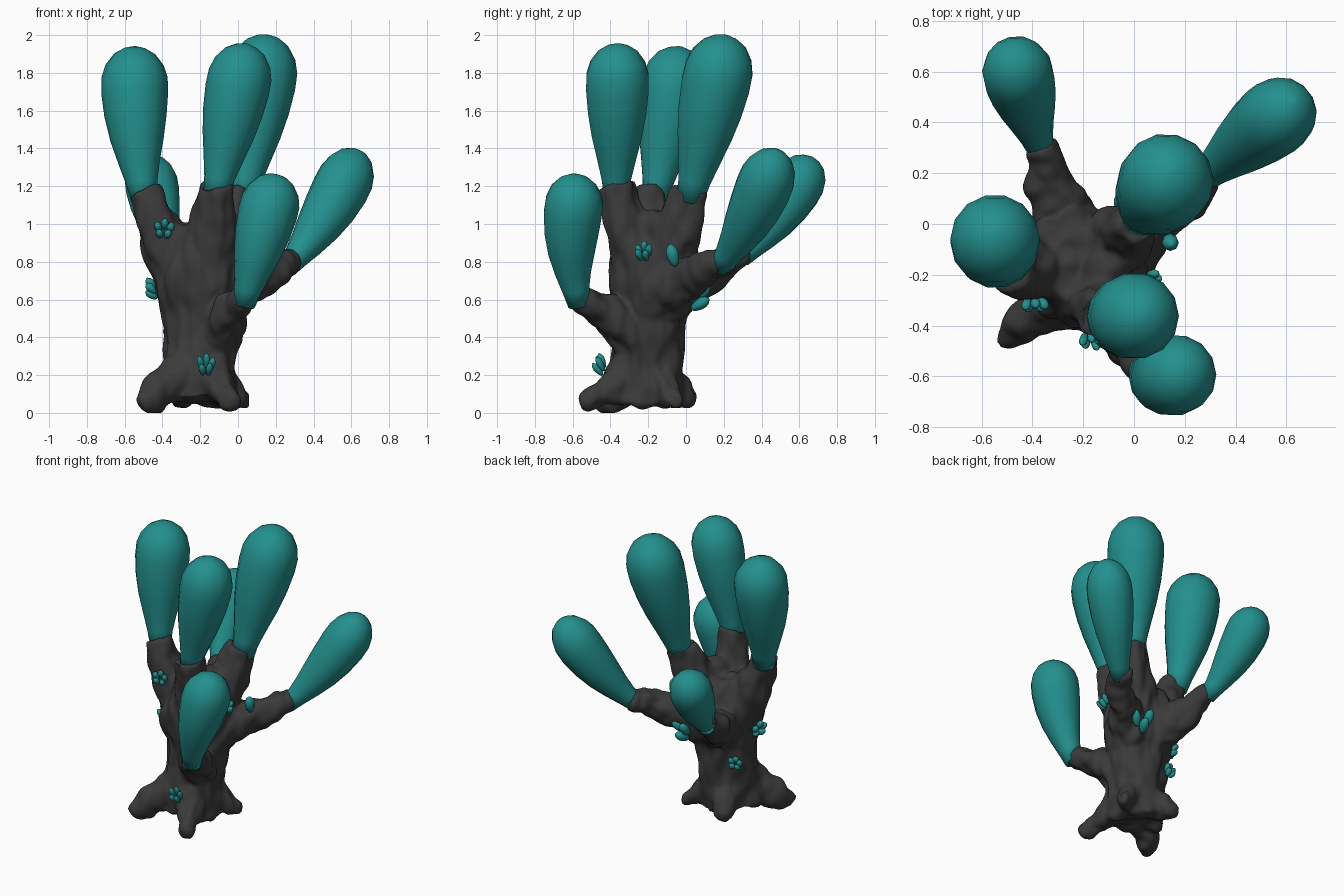
import bpy, bmesh, math, random
from mathutils import Vector, noise
from mathutils.bvhtree import BVHTree

if "Cube" in bpy.data.objects:
    bpy.data.objects.remove(bpy.data.objects["Cube"])

random.seed(4)


def material(name, rgb):
    m = bpy.data.materials.new(name)
    m.diffuse_color = (*rgb, 1)
    m.use_nodes = True
    m.node_tree.nodes["Principled BSDF"].inputs["Base Color"].default_value = m.diffuse_color
    return m


BARK = material("charcoal bark", (0.043, 0.043, 0.043))
TEAL = material("teal", (0.017, 0.28, 0.27))


def make_object(name, bm, mat):
    bmesh.ops.recalc_face_normals(bm, faces=bm.faces[:])
    me = bpy.data.meshes.new(name)
    bm.to_mesh(me)
    bm.free()
    me.materials.append(mat)
    me.shade_smooth()
    ob = bpy.data.objects.new(name, me)
    bpy.context.collection.objects.link(ob)
    return ob


def loft(bm, pts, radii, sides):
    """Capped tube of round rings along a path."""
    rings = []
    for i, (p, r) in enumerate(zip(pts, radii)):
        t = pts[min(i + 1, len(pts) - 1)] - pts[max(i - 1, 0)]
        q = Vector((0, 0, 1)).rotation_difference(t.normalized())
        rings.append([bm.verts.new(p + q @ Vector((r * math.cos(a), r * math.sin(a), 0)))
                      for a in (2 * math.pi * k / sides for k in range(sides))])
    for a, b in zip(rings, rings[1:]):
        for k in range(sides):
            j = (k + 1) % sides
            bm.faces.new((a[k], a[j], b[j], b[k]))
    bm.faces.new(rings[0][::-1])
    bm.faces.new(rings[-1])


def limb(bm, points, radii, steps=14):
    """Tube along a curve that passes through three points."""
    a, m, b = (Vector(p) for p in points)
    ra, rm, rb = radii
    ts = [i / steps for i in range(steps + 1)]

    def through(u, v, w, t):
        return u * (1 - t) * (1 - 2 * t) + v * 4 * t * (1 - t) + w * t * (2 * t - 1)
    loft(bm, [through(a, m, b, t) for t in ts], [through(ra, rm, rb, t) for t in ts], 20)


bm = bmesh.new()
# Trunk: waisted low part, wider crown, ridge between front and back branches
limb(bm, [(-.21, -.23, .06), (-.19, -.2, .4), (-.19, -.17, .72)], (.2, .19, .225))
limb(bm, [(-.19, -.18, .55), (-.2, -.17, .78), (-.19, -.17, .99)], (.205, .235, .15))
limb(bm, [(-.12, -.32, .95), (-.1, -.17, .98), (-.02, -.03, .95)], (.09, .09, .09))
# Roots spreading from the trunk to each tip
for tip in [(-.52, -.46, .04), (-.03, -.54, .05), (.065, -.05, .065), (-.33, .04, .06)]:
    tip, core = Vector(tip), Vector((-.2, -.22, .3))
    middle = tip.lerp(core, .4)
    middle.z = .125
    limb(bm, [tip, middle, core], (.036, .09, .14))
# Branches: start, middle, end, and radii
BRANCHES = [
    ((-.28, -.18, .72), (-.42, -.18, .98), (-.5, -.18, 1.18), .16, .088),
    ((-.16, -.22, .72), (-.135, -.31, .97), (-.125, -.375, 1.21), .17, .098),
    ((-.15, -.14, .72), (-.05, -.04, .97), (.02, .02, 1.19), .17, .09),
    ((-.15, -.22, .35), (-.05, -.41, .52), (.04, -.58, .615), .14, .064),
    ((-.12, -.16, .6), (.08, .0, .705), (.28, .205, .81), .17, .058),
    ((-.2, -.14, .6), (-.3, .1, .73), (-.375, .32, .86), .16, .066),
]
for start, middle, end, r0, r1 in BRANCHES:
    limb(bm, [start, middle, end], (r0, (r0 + r1) / 2 - .005, r1))
tree = make_object("trunk_and_branches", bm, BARK)

# Fuse limbs, then wrinkle the bark along the height
rm = tree.modifiers.new("fuse", 'REMESH')
rm.mode = 'VOXEL'
rm.voxel_size = 0.014
sm = tree.modifiers.new("soften", 'SMOOTH')
sm.factor = 0.5
sm.iterations = 5
dg = bpy.context.evaluated_depsgraph_get()
fused = bpy.data.meshes.new_from_object(tree.evaluated_get(dg))
tree.modifiers.clear()
tree.data = fused
normals = [v.normal.copy() for v in fused.vertices]
for v, n in zip(fused.vertices, normals):
    p = v.co
    d = 0.036 * noise.noise(Vector((p.x * 8, p.y * 8, p.z * 3.2)))
    d += 0.018 * noise.noise(Vector((p.x * 16, p.y * 16, p.z * 8 + 5)))
    v.co = p + n * d
    v.co.z = max(v.co.z, 0.0)
fused.shade_smooth()

# Large club-shaped bulbs: base, tip, radius, sideways bow
PROFILE = [(0, .38), (.12, .47), (.25, .62), (.4, .8), (.55, .93), (.7, 1), (.8, .99),
           (.88, .87), (.95, .62), (.985, .34), (1, .06)]
BULBS = {
    "bulb_left": ((-.495, -.165, 1.12), (-.545, -.03, 1.94), .177, (-.02, 0, 0)),
    "bulb_front": ((-.12, -.37, 1.14), (.045, -.36, 1.955), .17, (0, 0, 0)),
    "bulb_back": ((.02, .02, 1.12), (.16, .215, 2.0), .186, (0, 0, 0)),
    "bulb_low_front": ((.03, -.565, .57), (.21, -.56, 1.26), .157, (0, -.045, 0)),
    "bulb_low_right": ((.26, .175, .77), (.64, .485, 1.39), .15, (.015, .015, -.03)),
    "bulb_low_back": ((-.365, .29, .82), (-.475, .67, 1.355), .14, (-.012, .02, -.02)),
}
for name, (base, tip, rad, bow) in BULBS.items():
    base, tip, bow = Vector(base), Vector(tip), Vector(bow)
    path = [base.lerp(tip, t) + bow * 4 * t * (1 - t) for t, _ in PROFILE]
    bm = bmesh.new()
    loft(bm, path, [rad * r for _, r in PROFILE], 14)
    make_object(name, bm, TEAL)

# Small bud clusters sitting on the bark: near point, count, length, spread, thickness
surface = BVHTree.FromPolygons([v.co for v in fused.vertices],
                               [p.vertices[:] for p in fused.polygons])
BUD = [(0, .3), (.15, .7), (.4, .95), (.65, 1), (.85, .75), (1, .2)]
CLUSTERS = {
    "buds_upper_left": ((-.39, -.33, .95), 5, .065, .033, .02),
    "buds_left": ((-.43, -.17, .63), 5, .065, .033, .022),
    "buds_back_left": ((-.36, -.03, .4), 5, .06, .028, .02),
    "buds_low_front": ((-.17, -.46, .225), 5, .075, .028, .018),
    "buds_right": ((.12, -.24, .84), 5, .065, .028, .019),
    "bud_right_large": ((.16, -.12, .83), 1, .13, 0, .033),
    "buds_back": ((-.02, .1, .56), 3, .11, .036, .031),
}
for name, (near, count, length, spread, thick) in CLUSTERS.items():
    hit, n, _, _ = surface.find_nearest(Vector(near))
    side = n.cross(Vector((0, 0, 1))).normalized()
    up = side.cross(n).normalized()
    bm = bmesh.new()
    for k in range(count):
        a = 2 * math.pi * k / count + 0.4
        off = (side * math.cos(a) + up * math.sin(a)) * spread
        d = (n * .5 + off * 7 + Vector((0, 0, 1.3 if count == 1 else .6))).normalized()
        start = hit + off * .8 + n * .004
        size = length * random.uniform(.9, 1.15)
        loft(bm, [start + d * size * t for t, _ in BUD], [r * thick for _, r in BUD], 8)
    make_object(name, bm, TEAL)
